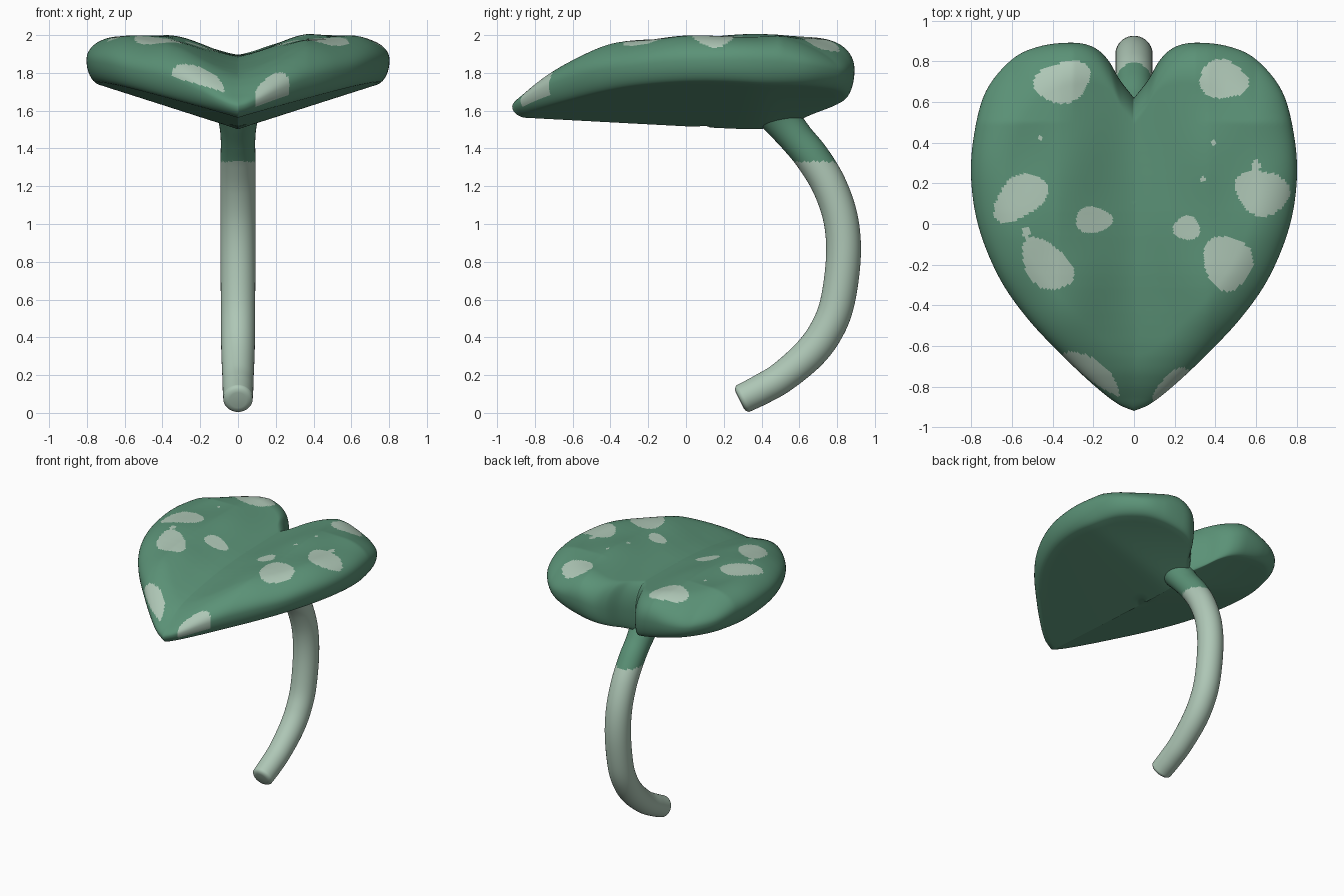
import bpy, bmesh, math
from mathutils import Vector

if "Cube" in bpy.data.objects:
    bpy.data.objects.remove(bpy.data.objects["Cube"])


def material(name, rgb):
    m = bpy.data.materials.new(name)
    m.diffuse_color = (*rgb, 1)
    m.use_nodes = True
    m.node_tree.nodes["Principled BSDF"].inputs["Base Color"].default_value = m.diffuse_color
    return m


GREEN = material("leaf green", (0.104, 0.286, 0.183))
PALE = material("pale green", (0.425, 0.570, 0.468))


def spline(points, n):
    """Catmull-Rom curve through the points, n steps per span."""
    p = [Vector(q) for q in points]
    p = [2 * p[0] - p[1]] + p + [2 * p[-1] - p[-2]]
    out = []
    for i in range(1, len(p) - 2):
        a, b, c, d = p[i - 1:i + 3]
        for k in range(n):
            t = k / n
            out.append(0.5 * (2 * b + (c - a) * t + (2 * a - 5 * b + 4 * c - d) * t * t
                              + (3 * b - a - 3 * c + d) * t ** 3))
    return out + [p[-2]]


def interp(table, v):
    for (a, fa), (b, fb) in zip(table, table[1:]):
        if v <= b:
            t = max(0, (v - a) / (b - a))
            return fa + (fb - fa) * t
    return table[-1][1]


def skin(name, rings, rule):
    """Join closed rings into a capped smooth tube; rule(centre) gives the colour slot."""
    bm = bmesh.new()
    loops = [[bm.verts.new(v) for v in r] for r in rings]
    n = len(loops[0])
    for a, b in zip(loops, loops[1:]):
        for i in range(n):
            j = (i + 1) % n
            bm.faces.new((a[i], a[j], b[j], b[i]))
    for loop in (loops[0], loops[-1]):
        mid = bm.verts.new(sum((v.co for v in loop), Vector()) / n)
        for i in range(n):
            bm.faces.new((loop[i], loop[(i + 1) % n], mid))
    bmesh.ops.recalc_face_normals(bm, faces=bm.faces)
    for f in bm.faces:
        f.smooth = True
        f.material_index = rule(f.calc_center_median())
    me = bpy.data.meshes.new(name)
    bm.to_mesh(me)
    bm.free()
    me.materials.append(GREEN)
    me.materials.append(PALE)
    ob = bpy.data.objects.new(name, me)
    bpy.context.collection.objects.link(ob)
    return ob


# Heart outline: right half from notch to tip, then mirrored
half = spline([(0, .62), (.07, .71), (.13, .81), (.2, .87), (.3, .892), (.46, .875),
               (.6, .81), (.73, .65), (.79, .42), (.80, .2), (.76, -.03), (.66, -.27),
               (.52, -.47), (.34, -.66), (.19, -.80), (.08, -.885), (0, -.92)], 14)
outline = half + [Vector((-p.x, p.y)) for p in reversed(half[1:-1])]
CENTRE = Vector((0, .1))
SPINE = [(-.92, 1.68), (-.8, 1.75), (-.65, 1.80), (-.5, 1.83), (-.25, 1.868),
         (0, 1.888), (.3, 1.895), (.9, 1.90)]


def top_z(x, y):
    t = min(1, abs(x) / .37)
    base = sum(interp(SPINE, y + d) for d in (-.06, 0, .06)) / 3
    droop = .3 * max(0, y - .5) * min(1, max(0, abs(x) - .3) / .3)
    return (base + .06 * t * t * (3 - 2 * t) + .043 * t - droop
            + .008 * math.sin(11 * x + 1) * math.cos(9 * y) * t)


def bottom_z(x, y):
    s = y - .41
    lift = .16 * (s + math.sqrt(s * s + .004)) * (1 - .6 * min(1, abs(x) / .7))
    return 1.565 - .054 * (y + .9) + .325 * abs(x) + lift


# Leaf profile: (scale towards centre, blend from underside to top)
W, UNDER, OVER = .43, .07, .25
profile = [((1 - UNDER) * k / 16, 0) for k in range(1, 16)]
for k in range(9):
    a = math.pi / 2 * k / 8
    profile.append((1 - UNDER * (1 - math.sin(a)), W * (1 - math.cos(a))))
for k in range(1, 25):
    a = math.pi / 2 * k / 24
    profile.append((1 - OVER * (1 - math.cos(a)), W + (1 - W) * math.sin(a) ** .93))
profile += [((1 - OVER) * k / 64, 1) for k in range(63, 0, -1)]

rings = []
for s, w in profile:
    ring = []
    for p in outline:
        q = CENTRE + (p - CENTRE) * s
        lo, hi = bottom_z(*q), top_z(*q)
        ring.append((q.x, q.y, lo + (hi - lo) * w))
    rings.append(ring)

# Pale spots: x, y, radius x, radius y, turn in degrees, lowest z
SPOTS = [(-.35, .70, .14, .10, 15, 1.8), (.44, .71, .12, .095, -10, 1.8),
         (-.56, .13, .15, .095, 38, 1.8), (.63, .155, .135, .11, -15, 1.8),
         (-.20, .02, .09, .065, 0, 1.8), (.26, -.02, .065, .06, 0, 1.8),
         (-.43, -.20, .15, .10, -45, 1.8), (.46, -.19, .12, .135, 15, 1.8),
         (-.20, -.76, .18, .075, -45, 1.70), (.19, -.80, .115, .06, 42, 1.62),
         (-.53, -.04, .02, .03, 0, 1.8), (.60, .29, .02, .03, 0, 1.8)]
SPOTS += [(x, y, .013, .013, 0, 1.8) for x, y in ((-.46, .42), (.39, .40), (.34, .22))]


def leaf_colour(c):
    for i, (x, y, rx, ry, turn, low) in enumerate(SPOTS):
        if abs(c.x - x) > .25 or abs(c.y - y) > .25:
            continue
        r = math.radians(turn)
        dx, dy = c.x - x, c.y - y
        u = (dx * math.cos(r) + dy * math.sin(r)) / rx
        v = (dy * math.cos(r) - dx * math.sin(r)) / ry
        edge = 1 + .07 * math.sin(3 * math.atan2(v, u) + 2 * i)
        if c.z > low + .3 * max(0, abs(c.x) - .08) * (low < 1.8) and math.hypot(u, v) < edge:
            return 1
    return 0


skin("leaf", rings, leaf_colour)

# Curved stem: path of (y, z, radius), flaring into the leaf
path = spline([(.30, .075, .078), (.40, .125, .081), (.51, .19, .083), (.65, .31, .088),
               (.74, .43, .09), (.80, .58, .091), (.833, .82, .092), (.82, 1.02, .092),
               (.76, 1.20, .092), (.67, 1.35, .092), (.58, 1.46, .092), (.51, 1.55, .105),
               (.46, 1.64, .14)], 12)
stem_rings = []
for i, p in enumerate(path):
    d = path[min(i + 1, len(path) - 1)] - path[max(i - 1, 0)]
    t = Vector((0, d.x, d.y)).normalized()
    side = Vector((1, 0, 0))
    up = t.cross(side)
    c = Vector((0, p.x, p.y))

    def circle(shift, r):
        return [c + t * shift + (side * math.cos(a) + up * math.sin(a)) * r
                for a in (2 * math.pi * k / 40 for k in range(40))]
    if i == 0:  # rounded foot
        stem_rings += [circle(-.018, .045), circle(-.014, .065)]
    stem_rings.append(circle(0, p.z))

skin("stem", stem_rings, lambda c: 0 if c.z > 1.33 else 1)
